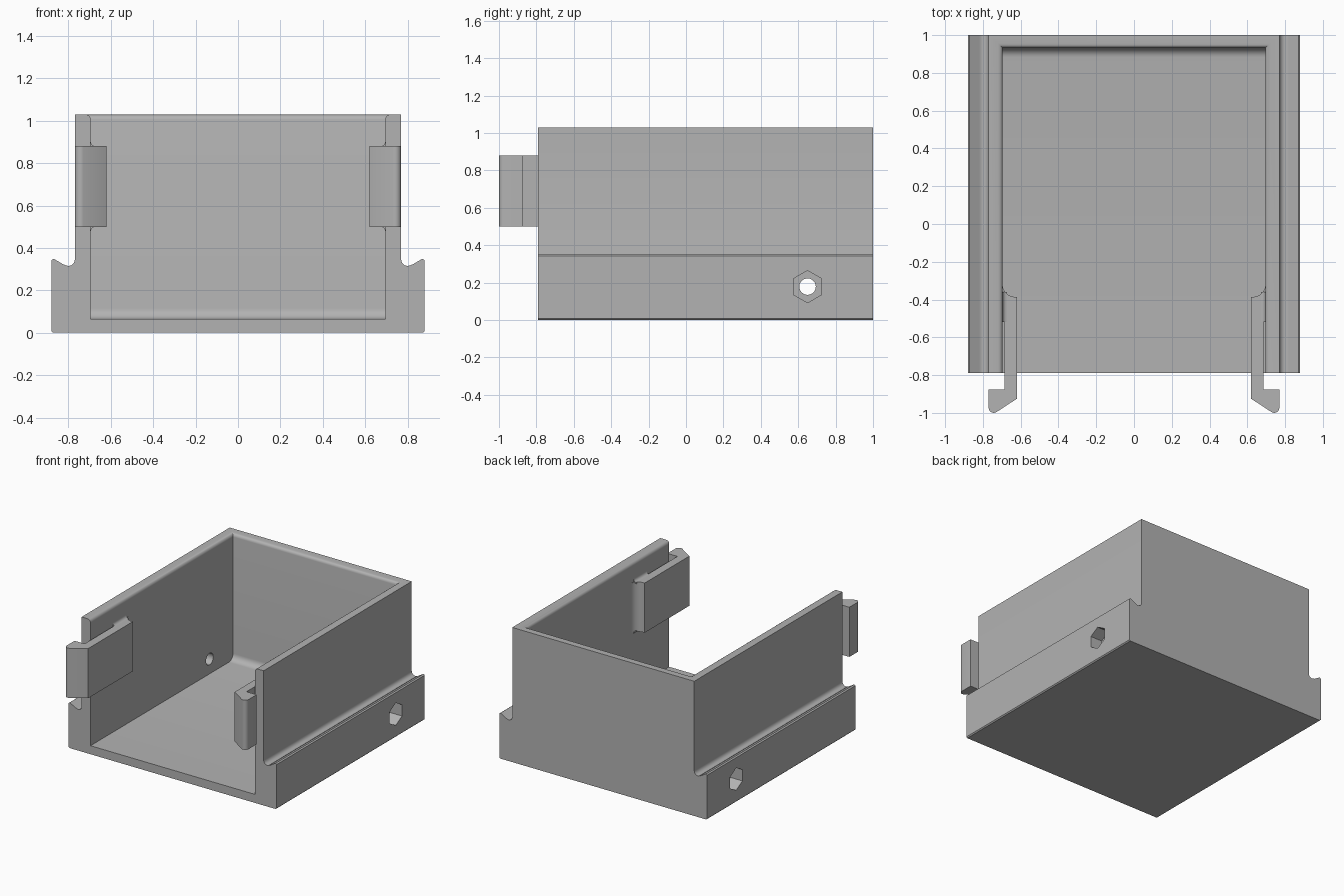
import bpy, bmesh
from math import pi, sin, cos, radians

if "Cube" in bpy.data.objects:
    bpy.data.objects.remove(bpy.data.objects["Cube"])

grey = bpy.data.materials.new("plain grey")
grey.use_nodes = True
COLOUR = (0.45, 0.45, 0.45, 1)
grey.diffuse_color = COLOUR
grey.node_tree.nodes["Principled BSDF"].inputs["Base Color"].default_value = COLOUR


def arc(cx, cy, r, start, end, steps=6):
    angles = [radians(start + (end - start) * i / steps) for i in range(steps + 1)]
    return [(cx + r * cos(a), cy + r * sin(a)) for a in angles]


def prism(name, outline, axis, low, high):
    """Extrude a 2D outline along one axis; the outline uses the other two, in order."""
    def place(p, t):
        co = list(p)
        co.insert("xyz".index(axis), t)
        return co
    bm = bmesh.new()
    a = [bm.verts.new(place(p, low)) for p in outline]
    b = [bm.verts.new(place(p, high)) for p in outline]
    bm.faces.new(a)
    bm.faces.new(b)
    for i in range(len(a)):
        j = (i + 1) % len(a)
        bm.faces.new((a[i], a[j], b[j], b[i]))
    bmesh.ops.recalc_face_normals(bm, faces=bm.faces)
    mesh = bpy.data.meshes.new(name)
    bm.to_mesh(mesh)
    bm.free()
    mesh.materials.append(grey)
    ob = bpy.data.objects.new(name, mesh)
    bpy.context.collection.objects.link(ob)
    return ob


def cut(target, cutters):
    for c in cutters:
        mod = target.modifiers.new("cut", "BOOLEAN")
        mod.operation, mod.solver, mod.object = "DIFFERENCE", "EXACT", c
    graph = bpy.context.evaluated_depsgraph_get()
    mesh = bpy.data.meshes.new_from_object(target.evaluated_get(graph))
    target.modifiers.clear()
    target.data = mesh
    for c in cutters:
        bpy.data.objects.remove(c)


def smooth(ob):
    ob.data.shade_smooth()
    ob.data.set_sharp_from_angle(angle=radians(32))


FRONT, BACK, TOP = -0.79, 1.0, 1.03
INNER, FLOOR, BACK_WALL = 0.695, 0.065, 0.932

# Tray body with a grooved rail along each side
half = [(0.872, 0), (0.88, 0.008), (0.88, 0.342), (0.87, 0.349), (0.82, 0.32)]
half += arc(0.8, 0.345, 0.03, -50, -180)
half += [(0.77, TOP)]
body = prism("tray_body", half + [(-x, z) for x, z in reversed(half)], "y", FRONT, BACK)

# Open-fronted cavity, rounded where the floor meets the back wall
hollow = [(-1.2, FLOOR)] + arc(BACK_WALL - 0.05, FLOOR + 0.05, 0.05, -90, 0)
hollow += [(BACK_WALL, 1.3), (-1.2, 1.3)]
cutters = [prism("cavity_cutter", hollow, "x", -INNER, INNER)]

# Cross holes with hexagonal nut pockets
for s in (-1, 1):
    cutters.append(prism("hole_cutter", arc(0.65, 0.178, 0.044, 0, 345, 23), "x", *sorted((s * 0.6, s * 0.85))))
    cutters.append(prism("nut_cutter", arc(0.65, 0.178, 0.086, 30, 330, 5), "x", *sorted((s * 0.78, s * 1.0))))
cut(body, cutters)

# Rounded inner lip around the top
bm = bmesh.new()
bm.from_mesh(body.data)


def on_lip(v):
    x, y, z = v.co
    return abs(z - TOP) < 1e-3 and abs(x) < INNER + 1e-3 and y < BACK_WALL + 1e-3


lip = [e for e in bm.edges if all(on_lip(v) for v in e.verts)]
bmesh.ops.bevel(bm, geom=lip, offset=0.025, segments=4, profile=0.5, affect="EDGES")
bm.to_mesh(body.data)
bm.free()
smooth(body)

# Snap clips: root joined to the wall, slim arm, hooked tip
LOW, HIGH = 0.5, 0.88
clip = [(0.71, -0.32)] + arc(0.63, -0.32, 0.066, 0, -80)
clip += [(0.62, -0.386), (0.62, -0.925), (0.73, -0.997)]
clip += arc(0.742, -0.972, 0.028, -90, 0, 4)
clip += [(0.77, -0.875), (0.685, -0.875), (0.685, -0.52), (0.71, -0.52)]
for side, s in (("left", 1), ("right", -1)):
    smooth(prism(side + "_clip", [(s * x, y) for x, y in clip], "z", LOW, HIGH))
    # Small fillets between clip root and wall
    for end, z, d in (("upper", HIGH, 1), ("lower", LOW, -1)):
        curve = arc(INNER - 0.022, 0.022, 0.022, -90, 0) + [(0.71, 0.022), (0.71, -0.01), (0.673, -0.01)]
        smooth(prism(f"{side}_{end}_clip_fillet", [(s * x, z + d * h) for x, h in curve], "y", -0.52, -0.36))
